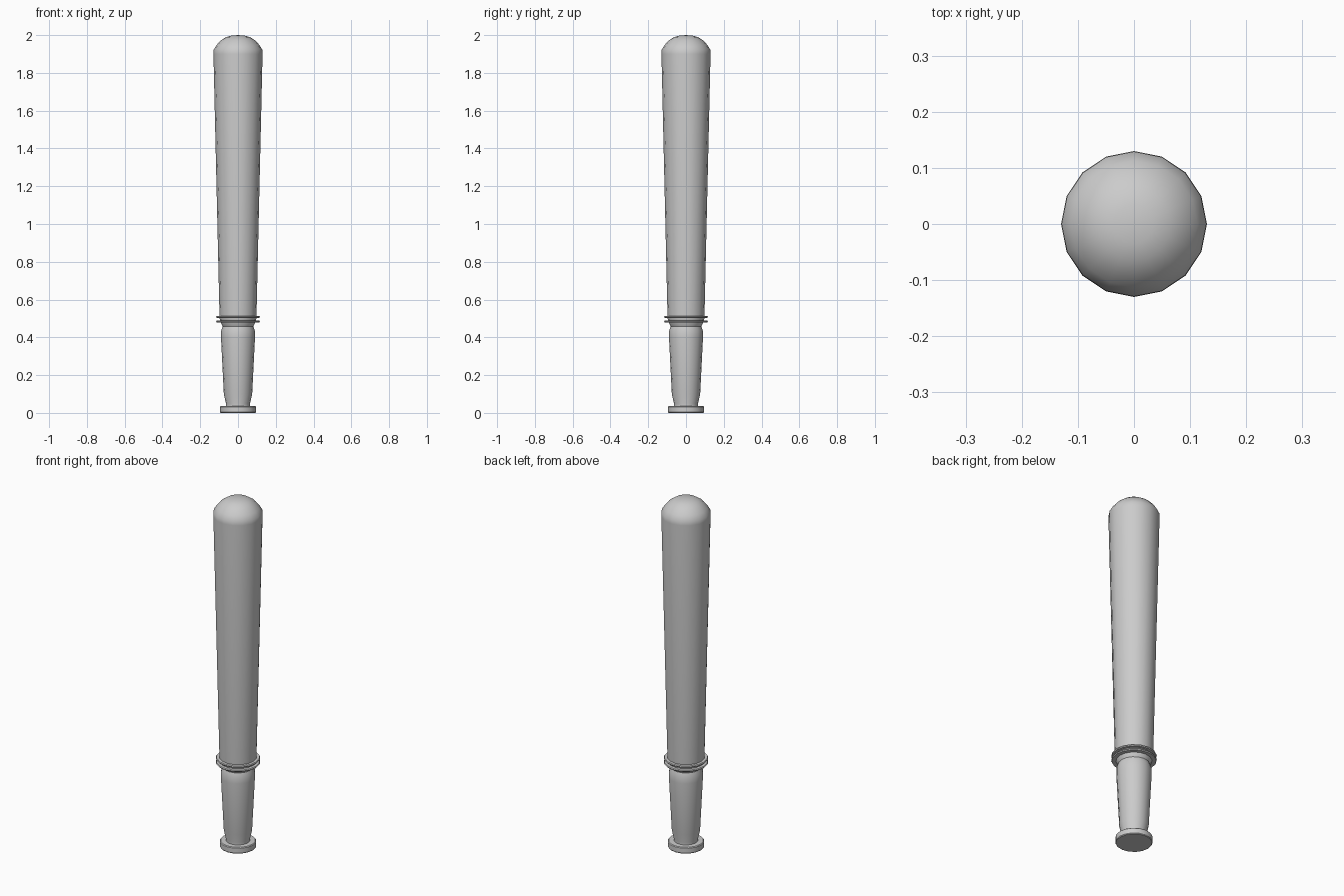
import bpy, bmesh
from math import cos, sin, pi

if "Cube" in bpy.data.objects:
    bpy.data.objects.remove(bpy.data.objects["Cube"])

SIDES = 16


def lathe(name, profile):
    """Revolve (radius, height) points round z and close both ends."""
    bm = bmesh.new()
    rings = []
    for r, z in profile:
        if r == 0:
            rings.append([bm.verts.new((0, 0, z))])
        else:
            rings.append([bm.verts.new((r * cos(2 * pi * i / SIDES), r * sin(2 * pi * i / SIDES), z))
                          for i in range(SIDES)])
    for a, b in zip(rings, rings[1:]):
        for i in range(SIDES):
            j = (i + 1) % SIDES
            if len(b) == 1:
                bm.faces.new((a[i], a[j], b[0]))
            else:
                bm.faces.new((a[i], a[j], b[j], b[i]))
    for ring in (rings[0], rings[-1]):
        if len(ring) > 1:
            bm.faces.new(ring)
    bmesh.ops.recalc_face_normals(bm, faces=bm.faces)
    mesh = bpy.data.meshes.new(name)
    bm.to_mesh(mesh)
    bm.free()
    obj = bpy.data.objects.new(name, mesh)
    bpy.context.collection.objects.link(obj)
    bpy.ops.object.select_all(action='DESELECT')
    obj.select_set(True)
    bpy.context.view_layer.objects.active = obj
    bpy.ops.object.shade_smooth_by_angle(angle=pi / 6)
    return obj


# Bat: end knob, grip, collar, tapered barrel and domed tip
lathe("bat_body", [
    (0.092, 0), (0.095, 0.004), (0.095, 0.032), (0.091, 0.036),   # knob
    (0.064, 0.037), (0.064, 0.05), (0.075, 0.10),                 # neck
    (0.09, 0.40), (0.089, 0.435), (0.081, 0.458),                 # grip
    (0.096, 0.487), (0.098, 0.52),                                # collar
    (0.130, 1.90), (0.129, 1.922),                                # barrel
    (0.113, 1.948), (0.092, 1.971), (0.065, 1.989), (0.035, 1.997), (0, 2.0),
])

# Two thin raised rings between grip and barrel
for n, z in enumerate((0.484, 0.508)):
    lathe(f"collar_ring_{n + 1}", [
        (0.09, z - 0.005), (0.113, z - 0.005), (0.116, z), (0.113, z + 0.005), (0.09, z + 0.005)])
